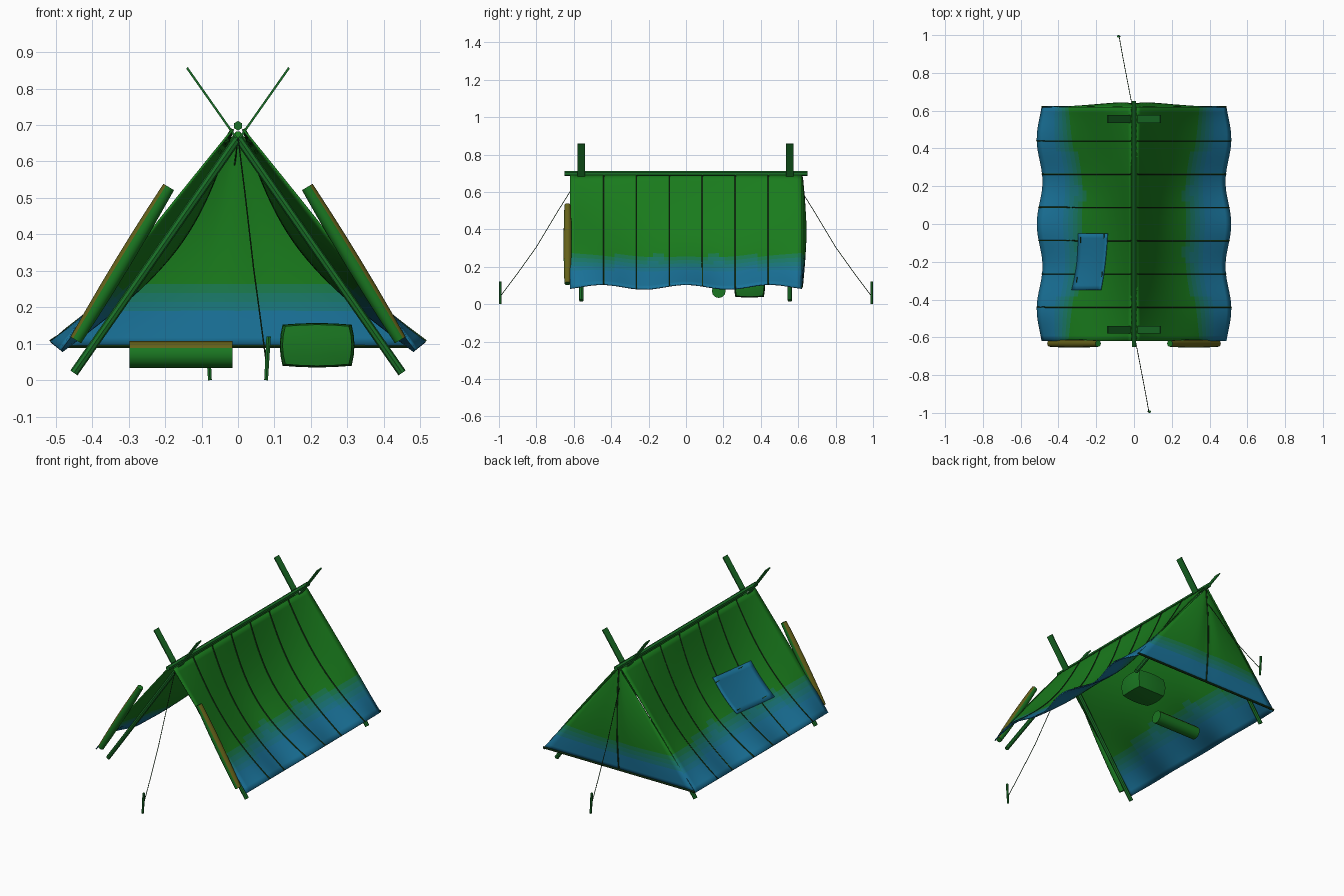
import bpy, bmesh, math
from mathutils import Vector, Matrix

if "Cube" in bpy.data.objects:
    bpy.data.objects.remove(bpy.data.objects["Cube"])


def material(name, rgb):
    m = bpy.data.materials.new(name)
    m.diffuse_color = (*rgb, 1)
    m.use_nodes = True
    m.node_tree.nodes["Principled BSDF"].inputs["Base Color"].default_value = m.diffuse_color
    return m


GREEN, BLUE = (0.01, 0.2, 0.012), (0.01, 0.17, 0.32)
LEVELS = 6
canvas = [material("canvas_%d" % i, [a + (b - a) * i / (LEVELS - 1) for a, b in zip(GREEN, BLUE)])
          for i in range(LEVELS)]
wood = material("wood", (0.01, 0.16, 0.02))
cloth = material("cloth", (0.01, 0.18, 0.015))
olive = material("olive", (0.13, 0.12, 0.01))
dark = material("seam_dark", (0.008, 0.04, 0.008))
blue = material("patch_blue", BLUE)


def finish(name, bm, mats, smooth=40):
    bmesh.ops.recalc_face_normals(bm, faces=bm.faces)
    me = bpy.data.meshes.new(name)
    bm.to_mesh(me)
    bm.free()
    ob = bpy.data.objects.new(name, me)
    bpy.context.collection.objects.link(ob)
    for m in mats:
        me.materials.append(m)
    bpy.ops.object.select_all(action='DESELECT')
    ob.select_set(True)
    bpy.context.view_layer.objects.active = ob
    if smooth:
        bpy.ops.object.shade_smooth_by_angle(angle=math.radians(smooth))
    return ob


def tube(name, pts, radii, sides, mat, tint=None):
    """Capped tube along points; tint = direction whose faces turn olive."""
    pts = [Vector(p) for p in pts]
    if not isinstance(radii, (list, tuple)):
        radii = [radii] * len(pts)
    bm = bmesh.new()
    rings = []
    for i, p in enumerate(pts):
        d = (pts[min(i + 1, len(pts) - 1)] - pts[max(i - 1, 0)]).normalized()
        ref = Vector((1, 0, 0)) if abs(d.x) < 0.8 else Vector((0, 0, 1))
        a = d.cross(ref).normalized()
        b = d.cross(a)
        rings.append([bm.verts.new(p + radii[i] * (a * math.cos(t) + b * math.sin(t)))
                      for t in (2 * math.pi * k / sides for k in range(sides))])
    for r, s in zip(rings, rings[1:]):
        for k in range(sides):
            bm.faces.new((r[k], r[(k + 1) % sides], s[(k + 1) % sides], s[k]))
    bm.faces.new(rings[0])
    bm.faces.new(rings[-1])
    bmesh.ops.recalc_face_normals(bm, faces=bm.faces)
    if tint:
        bm.normal_update()
        for f in bm.faces:
            f.material_index = int(f.normal.dot(Vector(tint)) > 0.55)
    return finish(name, bm, [mat, olive])


def sheet(name, fn, nu, nv, mats, thick, graded=True):
    """Grid surface fn(u, v) coloured by height, given a thickness."""
    bm = bmesh.new()
    g = [[bm.verts.new(fn(i / nu, j / nv)) for j in range(nv + 1)] for i in range(nu + 1)]
    for i in range(nu):
        for j in range(nv):
            f = bm.faces.new((g[i][j], g[i + 1][j], g[i + 1][j + 1], g[i][j + 1]))
            if graded:
                t = min(1, max(0, (0.27 - f.calc_center_median().z) / 0.1))
                f.material_index = round(t * (LEVELS - 1))
    bmesh.ops.remove_doubles(bm, verts=bm.verts, dist=1e-5)
    ob = finish(name, bm, mats)
    mod = ob.modifiers.new("thickness", 'SOLIDIFY')
    mod.thickness = thick
    mod.offset = 0
    return ob


def roof(side, v, y, lift=0.0):
    """Point on a sagging roof panel: v runs from ridge to hem."""
    sag = 0.09 * max(0, 1 - (y / 0.62) ** 2) * math.sin(math.pi * v)
    wave = 0.02 * v ** 3 * math.cos(2 * math.pi * y / 0.45)
    off = wave - sag + lift
    return Vector((side * (0.014 + 0.484 * v + 0.77 * off), y, 0.688 - 0.596 * v + 0.63 * off))


# Roof panels with sewn seams
for side, tag in ((-1, "left"), (1, "right")):
    sheet("roof_panel_" + tag, lambda u, v: roof(side, v, -0.62 + 1.24 * u), 42, 26, canvas, 0.006)
    for k in range(6):
        y = -0.44 + 0.176 * k
        tube("seam_%s_%d" % (tag, k), [roof(side, i / 14, y, 0.003) for i in range(15)],
             0.004, 5, dark)

# Mended patch on the left panel
sheet("patch", lambda u, v: roof(-1, 0.38 + 0.3 * v + 0.035 * (1 - u), -0.35 + 0.3 * u, 0.007),
      12, 8, [blue], 0.004, False)
for k, (v, y) in enumerate(((0.42, -0.08), (0.42, -0.28), (0.66, -0.1), (0.68, -0.31))):
    tube("patch_stitch_%d" % k, [roof(-1, v, y, 0.01), roof(-1, v, y + 0.03, 0.01)], 0.003, 4, dark)


# Back wall with a slight bulge, centre seam and hem
def back(u, v):
    s = 2 * u - 1
    bulge = 0.026 * math.sin(math.pi * v) * (1 - s * s) * (1 - 0.3 * math.exp(-(s / 0.15) ** 2))
    return Vector((s * (0.004 + 0.486 * (1 - v)), 0.618 + bulge, 0.092 + 0.59 * v))


sheet("back_wall", back, 20, 24, canvas, 0.005)
tube("back_seam", [back(0.5, i / 12) + Vector((0, 0.003, 0)) for i in range(13)], 0.004, 5, dark)
tube("back_hem", [(-0.49, 0.62, 0.093), (0.49, 0.62, 0.093)], 0.006, 6, dark)

# Ridge pole
tube("ridge_pole", [(0, -0.65, 0.698), (0, 0.65, 0.698)], 0.013, 6, wood)

# A-frames: round legs, with flat crossed tips above the ridge
for y, end in ((-0.56, "front"), (0.555, "back")):
    for side, tag in ((-1, "left"), (1, "right")):
        tube("%s_leg_%s" % (end, tag), [(side * 0.45, y, 0.02), (0, y, 0.665)], 0.012, 8, wood)
        a, b = Vector((-side * 0.005, y, 0.665)), Vector((-side * 0.14, y, 0.857))
        d = b - a
        bm = bmesh.new()
        bmesh.ops.create_cube(bm, size=1)
        rot = Vector((0, 0, 1)).rotation_difference(d).to_matrix().to_4x4()
        bm.transform(Matrix.Translation((a + b) / 2) @ rot @ Matrix.Diagonal((0.006, 0.042, d.length, 1)))
        finish("%s_tip_%s" % (end, tag), bm, [wood], 0)

# Rolled-back door flaps
for side, tag in ((-1, "left"), (1, "right")):
    top, low = Vector((side * 0.19, -0.633, 0.53)), Vector((side * 0.445, -0.633, 0.11))
    tube("door_roll_" + tag, [top.lerp(low, i / 6) for i in range(7)],
         [0.017, 0.0195, 0.021, 0.0215, 0.021, 0.0195, 0.017], 12, cloth, (side * 0.85, 0, 0.52))

# Guy ropes and stakes
for s, end in ((-1, "front"), (1, "back")):
    tube("guy_rope_" + end, [(0, s * 0.58, 0.665), (-s * 0.02, s * 0.68, 0.505),
                             (-s * 0.043, s * 0.8, 0.305), (-s * 0.062, s * 0.9, 0.165),
                             (-s * 0.078, s * 0.99, 0.045)], 0.002, 5, dark)
    tube("stake_" + end, [(-s * 0.077, s * 0.993, 0), (-s * 0.084, s * 0.993, 0.12)],
         [0.006, 0.007], 6, wood)

# Bedroll lying inside
tube("bedroll", [(-0.297, 0.175, 0.07), (-0.015, 0.175, 0.07)], 0.037, 12, cloth, (0, 0, 1))

# Soft pack inside: a pillowed box
bm = bmesh.new()
bmesh.ops.create_cube(bm, size=1)
bmesh.ops.subdivide_edges(bm, edges=bm.edges, cuts=3, use_grid_fill=True)
for v in bm.verts:
    c = v.co.copy()
    for i in range(3):
        o = [c[j] for j in range(3) if j != i]
        v.co[i] = c[i] * (1 - 0.3 * (o[0] ** 2 + o[1] ** 2))
bm.transform(Matrix.Translation((0.217, 0.34, 0.096)) @ Matrix.Diagonal((0.205, 0.165, 0.122, 1)))
finish("pack", bm, [cloth], 35)
